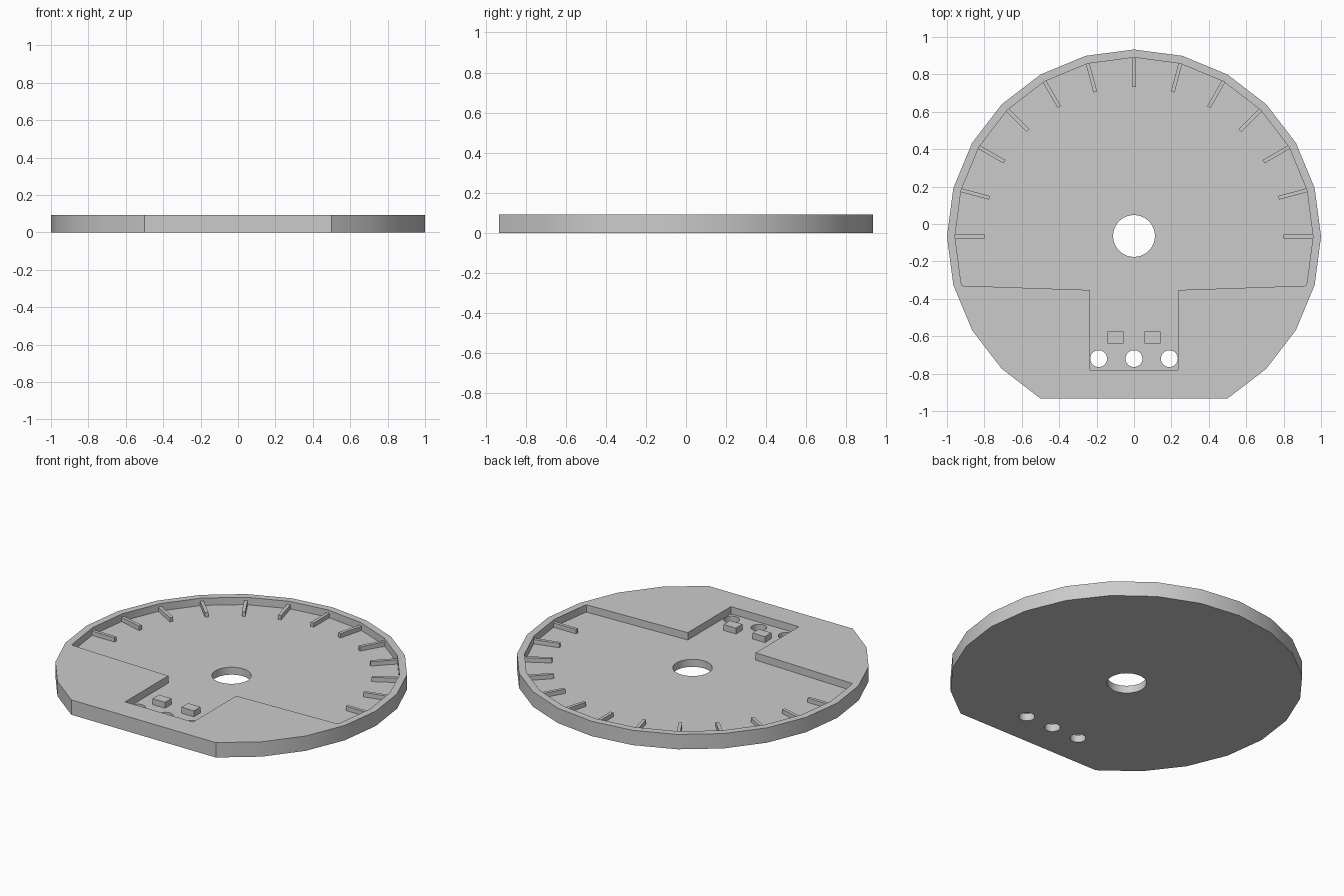
import bpy
import bmesh
from math import cos, sin, radians
from mathutils import Matrix, Vector

if "Cube" in bpy.data.objects:
    bpy.data.objects.remove(bpy.data.objects["Cube"], do_unlink=True)

CY = -0.067      # centre of the dial
TOP = 0.093      # plate thickness
FLOOR = 0.047    # height of the recessed floor

grey = bpy.data.materials.new("plain grey")
grey.use_nodes = True
grey.diffuse_color = (0.6, 0.6, 0.6, 1)
grey.node_tree.nodes["Principled BSDF"].inputs["Base Color"].default_value = (0.6, 0.6, 0.6, 1)


def arc(radius, start, end, step=15, cx=0, cy=CY):
    return [(cx + radius * cos(radians(a)), cy + radius * sin(radians(a)))
            for a in range(start, end + 1, step)]


def prism(name, outline, z0, z1):
    """Extrude a counter-clockwise outline from z0 to z1."""
    bm = bmesh.new()
    face = bm.faces.new([bm.verts.new((x, y, z0)) for x, y in outline])
    new = bmesh.ops.extrude_face_region(bm, geom=[face])["geom"]
    bmesh.ops.translate(bm, vec=(0, 0, z1 - z0),
                        verts=[v for v in new if isinstance(v, bmesh.types.BMVert)])
    bmesh.ops.recalc_face_normals(bm, faces=bm.faces)
    mesh = bpy.data.meshes.new(name)
    bm.to_mesh(mesh)
    bm.free()
    mesh.materials.append(grey)
    obj = bpy.data.objects.new(name, mesh)
    bpy.context.collection.objects.link(obj)
    return obj


def box(name, x0, x1, y0, y1, z0, z1):
    return prism(name, [(x0, y0), (x1, y0), (x1, y1), (x0, y1)], z0, z1)


def select_only(obj):
    bpy.ops.object.select_all(action="DESELECT")
    obj.select_set(True)
    bpy.context.view_layer.objects.active = obj


def cut(target, cutter):
    cutter.hide_render = True
    mod = target.modifiers.new("cut", "BOOLEAN")
    mod.operation = "DIFFERENCE"
    mod.solver = "EXACT"
    mod.object = cutter
    select_only(target)
    bpy.ops.object.modifier_apply(modifier=mod.name)
    bpy.data.objects.remove(cutter, do_unlink=True)


# Round plate with a flat front edge
plate = prism("base_plate", arc(1.0, -60, 240), 0, TOP)

# Recess: dial area plus the connector slot
pocket = [(0.235, -0.78), (0.235, -0.353), (0.918, -0.33)]
pocket += arc(0.957, -15, 195)
pocket += [(-0.918, -0.33), (-0.235, -0.353), (-0.235, -0.78)]
cut(plate, prism("pocket_cutter", pocket, FLOOR, TOP + 0.1))

# Shaft hole and three wire holes
holes = [(0, -0.064, 0.112)] + [(x, -0.72, 0.045) for x in (-0.189, 0, 0.189)]
for x, y, r in holes:
    cut(plate, prism("hole_cutter", arc(r, 0, 350, 10, x, y), -0.1, TOP + 0.1))

select_only(plate)
bpy.ops.object.shade_smooth_by_angle(angle=radians(30))

# Radial tick ribs around the rim
for i in range(13):
    rib = box(f"tick_rib_{i + 1}", 0.80, 0.962, -0.01, 0.01, FLOOR - 0.005, FLOOR + 0.027)
    rib.matrix_world = Matrix.Translation(Vector((0, CY, 0))) @ Matrix.Rotation(radians(15 * i), 4, "Z")

# Two small posts in the slot
for side, x in (("left", 0.1), ("right", -0.1)):
    box(f"{side}_post", x - 0.043, x + 0.043, -0.64, -0.575, FLOOR - 0.005, FLOOR + 0.037)
